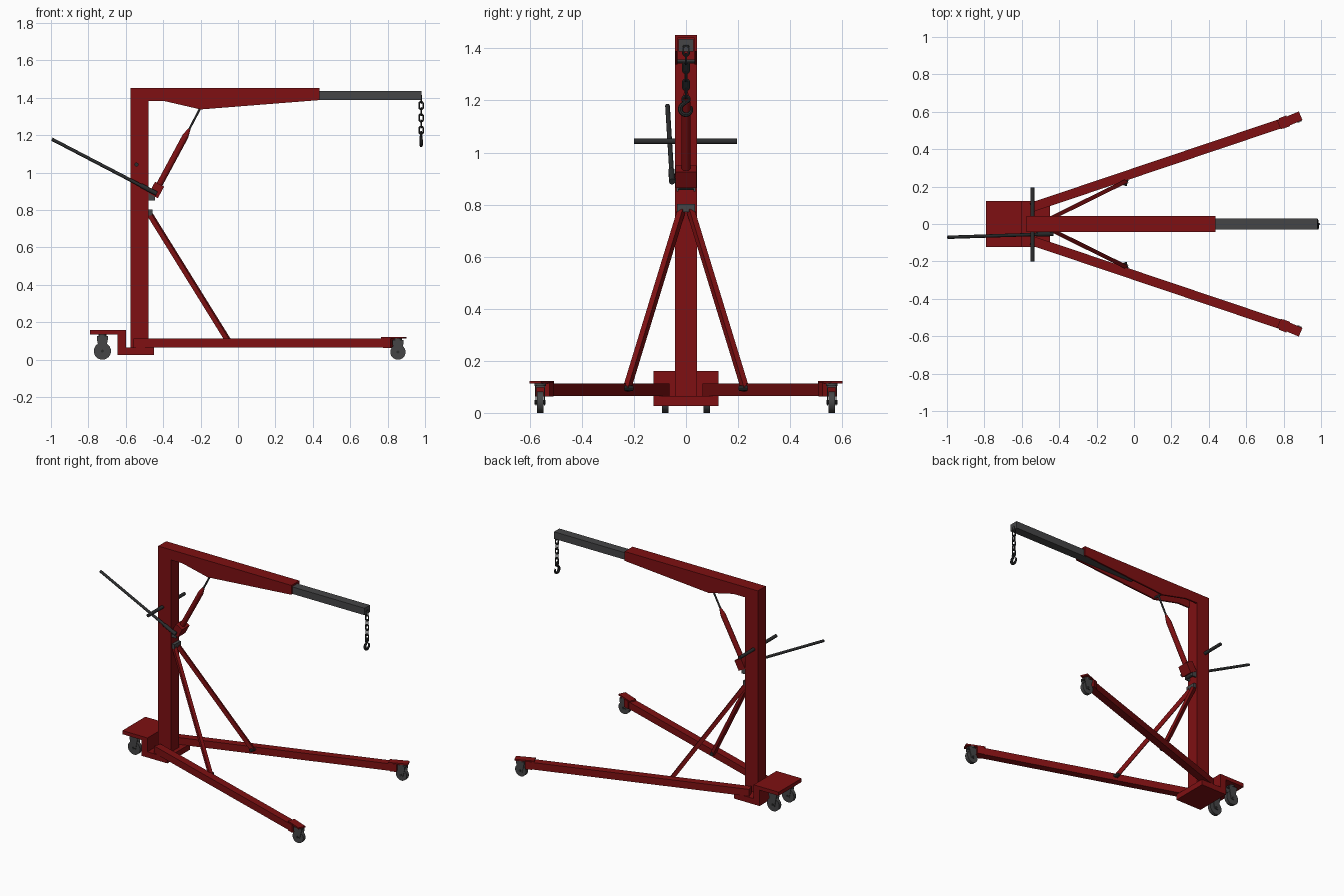
import bpy, bmesh, math
from mathutils import Vector, Matrix

if "Cube" in bpy.data.objects:
    bpy.data.objects.remove(bpy.data.objects["Cube"])


def material(name, rgb):
    m = bpy.data.materials.new(name)
    m.diffuse_color = (*rgb, 1)
    m.use_nodes = True
    m.node_tree.nodes["Principled BSDF"].inputs["Base Color"].default_value = m.diffuse_color
    return m


RED = material("red paint", (0.21, 0.005, 0.006))
GREY = material("grey steel", (0.06, 0.06, 0.062))
DARK = material("dark steel", (0.025, 0.026, 0.027))


def finish(name, bm, mat, smooth=False):
    bmesh.ops.recalc_face_normals(bm, faces=bm.faces)
    me = bpy.data.meshes.new(name)
    bm.to_mesh(me)
    bm.free()
    me.materials.append(mat)
    ob = bpy.data.objects.new(name, me)
    bpy.context.collection.objects.link(ob)
    if smooth:
        bpy.ops.object.select_all(action='DESELECT')
        ob.select_set(True)
        bpy.context.view_layer.objects.active = ob
        bpy.ops.object.shade_smooth_by_angle(angle=math.radians(35))
    return ob


def frame(p, q):
    """Matrix at the middle of p-q: local x along the line, local z as upright as possible."""
    p, q = Vector(p), Vector(q)
    d = (q - p).normalized()
    up = Vector((0, 0, 1)) if abs(d.z) < 0.99 else Vector((1, 0, 0))
    side = up.cross(d).normalized()
    rot = Matrix((d, side, d.cross(side))).transposed().to_4x4()
    return Matrix.Translation((p + q) / 2) @ rot, (q - p).length


def bar(name, p, q, w, h, mat):
    m, length = frame(p, q)
    bm = bmesh.new()
    bmesh.ops.create_cube(bm, size=1, matrix=m @ Matrix.Diagonal((length, w, h, 1)))
    return finish(name, bm, mat)


def box(name, lo, hi, mat):
    lo, hi = Vector(lo), Vector(hi)
    s = hi - lo
    bm = bmesh.new()
    bmesh.ops.create_cube(bm, size=1, matrix=Matrix.Translation((lo + hi) / 2) @ Matrix.Diagonal((*s, 1)))
    return finish(name, bm, mat)


def rod(name, p, q, r1, mat, r2=None, sides=16):
    m, length = frame(p, q)
    bm = bmesh.new()
    bmesh.ops.create_cone(bm, cap_ends=True, segments=sides, radius1=r1,
                          radius2=r1 if r2 is None else r2, depth=length,
                          matrix=m @ Matrix.Rotation(math.pi / 2, 4, 'Y'))
    return finish(name, bm, mat, True)


def prism(name, profile, y0, y1, mat):
    """Side profile (x, z) extruded from y0 to y1."""
    bm = bmesh.new()
    f = bm.faces.new([bm.verts.new((x, y0, z)) for x, z in profile])
    ext = bmesh.ops.extrude_face_region(bm, geom=[f])
    bmesh.ops.translate(bm, vec=(0, y1 - y0, 0),
                        verts=[v for v in ext['geom'] if isinstance(v, bmesh.types.BMVert)])
    return finish(name, bm, mat)


def wire(name, pts, radius, mat, cyclic=False, radii=None):
    cu = bpy.data.curves.new(name, 'CURVE')
    cu.dimensions = '3D'
    cu.bevel_depth = radius
    cu.bevel_resolution = 2
    cu.use_fill_caps = True
    sp = cu.splines.new('POLY')
    sp.points.add(len(pts) - 1)
    for i, p in enumerate(pts):
        sp.points[i].co = (*p, 1)
        sp.points[i].radius = radii[i] if radii else 1
    sp.use_cyclic_u = cyclic
    tmp = bpy.data.objects.new(name + "_path", cu)
    bpy.context.collection.objects.link(tmp)
    bpy.context.view_layer.update()
    me = tmp.evaluated_get(bpy.context.evaluated_depsgraph_get()).to_mesh()
    bm = bmesh.new()
    bm.from_mesh(me)
    bpy.data.objects.remove(tmp)
    return finish(name, bm, mat, True)


def caster(name, x, y, r, top):
    rod(name + "_wheel", (x, y - 0.012, r), (x, y + 0.012, r), r, GREY, sides=24)
    rod(name + "_axle", (x, y - 0.021, r), (x, y + 0.021, r), 0.008, DARK, sides=8)
    for t in (-1, 1):
        prism(name + "_fork", [(x - 0.014, r - 0.012), (x + 0.014, r - 0.012), (x + 0.03, top - 0.025),
                               (x + 0.03, top - 0.01), (x - 0.03, top - 0.01), (x - 0.03, top - 0.025)],
              y + t * 0.014, y + t * 0.018, GREY)
    box(name + "_fork_top", (x - 0.03, y - 0.018, top - 0.016), (x + 0.03, y + 0.018, top - 0.008), GREY)
    rod(name + "_swivel", (x, y, top - 0.01), (x, y, top), 0.022, GREY)


# Stepped base and mast
prism("base", [(-0.79, 0.16), (-0.6, 0.16), (-0.6, 0.065), (-0.45, 0.065), (-0.45, 0.026),
               (-0.645, 0.026), (-0.645, 0.135), (-0.79, 0.135)], -0.124, 0.124, RED)
box("mast", (-0.575, -0.043, 0.06), (-0.478, 0.043, 1.44), RED)

# Boom: downward-open channel with deeper belly, and sliding arm
box("boom_top", (-0.575, -0.043, 1.44), (0.435, 0.043, 1.452), RED)
for s in (-1, 1):
    prism("boom_side", [(-0.575, 1.445), (0.435, 1.445), (0.435, 1.388), (-0.2, 1.338),
                        (-0.39, 1.382), (-0.575, 1.382)], s * 0.032, s * 0.043, RED)
box("extension_arm", (0.0, -0.029, 1.388), (0.981, 0.029, 1.436), GREY)

# Legs, front casters and struts
for s in (-1, 1):
    bar("leg", (-0.55, s * 0.088, 0.088), (0.82, s * 0.549, 0.088), 0.05, 0.048, RED)
    bar("leg_end_sleeve", (0.785, s * 0.537, 0.09), (0.825, s * 0.552, 0.09), 0.06, 0.054, RED)
    bar("front_caster_plate", (0.775, s * 0.53, 0.117), (0.891, s * 0.579, 0.117), 0.05, 0.01, RED)
    caster("front_caster", 0.855, s * 0.56, 0.041, 0.113)
    caster("rear_caster", -0.725, s * 0.08, 0.046, 0.136)
    bar("strut", (-0.47, s * 0.018, 0.775), (-0.045, s * 0.228, 0.09), 0.022, 0.026, RED)
    rod("strut_bolt", (-0.05, s * 0.205, 0.095), (-0.035, s * 0.255, 0.095), 0.011, DARK, sides=8)

# Strut bracket and jack bracket on the mast
box("strut_bracket", (-0.48, -0.034, 0.772), (-0.458, 0.034, 0.803), GREY)
for s in (-1, 1):
    box("jack_bracket", (-0.48, s * 0.032 - 0.004, 0.85), (-0.445, s * 0.032 + 0.004, 0.9), GREY)
rod("jack_pin", (-0.458, -0.036, 0.868), (-0.458, 0.036, 0.868), 0.012, GREY, sides=10)

# Hydraulic jack leaning up to the boom
a = Vector((-0.455, 0, 0.872))
d = (Vector((-0.2, 0, 1.345)) - a).normalized()
bar("jack_block", a + d * 0.005, a + d * 0.075, 0.08, 0.055, RED)
rod("jack_cylinder", a + d * 0.07, a + d * 0.365, 0.017, RED)
rod("jack_tip", a + d * 0.365, a + d * 0.41, 0.017, RED, 0.007)
rod("jack_piston", a + d * 0.4, Vector((-0.2, 0, 1.348)), 0.006, GREY, sides=10)
rod("jack_upper_pin", (-0.2, -0.033, 1.35), (-0.2, 0.033, 1.35), 0.008, GREY, sides=10)

# Pump lever and push handle
rod("pump_lever", (-0.44, -0.053, 0.89), (-0.995, -0.071, 1.179), 0.009, DARK, sides=12)
rod("pump_lever_socket", (-0.435, -0.053, 0.888), (-0.52, -0.056, 0.932), 0.012, DARK, sides=12)
rod("pump_pivot", (-0.445, -0.06, 0.893), (-0.445, -0.03, 0.893), 0.01, DARK, sides=10)
rod("push_handle", (-0.543, -0.2, 1.043), (-0.543, 0.195, 1.043), 0.011, DARK, sides=12)

# Chain of alternating links
CX = 0.979
for i in range(6):
    zc = 1.392 - i * 0.033
    pts = []
    for k in range(16):
        t = 2 * math.pi * (k + 0.5) / 16
        u, v = 0.011 * math.cos(t), 0.011 * math.sin(t) + math.copysign(0.009, math.sin(t))
        pts.append((CX + u, 0, zc + v) if i % 2 else (CX, u, zc + v))
    wire("chain_link", pts, 0.0045, DARK, True)

# Hook with eye
wire("hook_eye", [(CX, 0.012 * math.cos(k * math.pi / 6), 1.205 + 0.012 * math.sin(k * math.pi / 6))
                  for k in range(12)], 0.006, DARK, True)
arc = [(CX, 0, 1.198), (CX, -0.004, 1.19)]
arc += [(CX, 0.022 * math.cos(math.radians(t)), 1.167 + 0.022 * math.sin(math.radians(t)))
        for t in range(120, 391, 18)]
n = len(arc)
wire("hook", arc, 0.009, DARK,
     radii=[0.8 + 0.4 * math.sin(math.pi * i / (n - 1)) - 0.35 * i / (n - 1) for i in range(n)])
